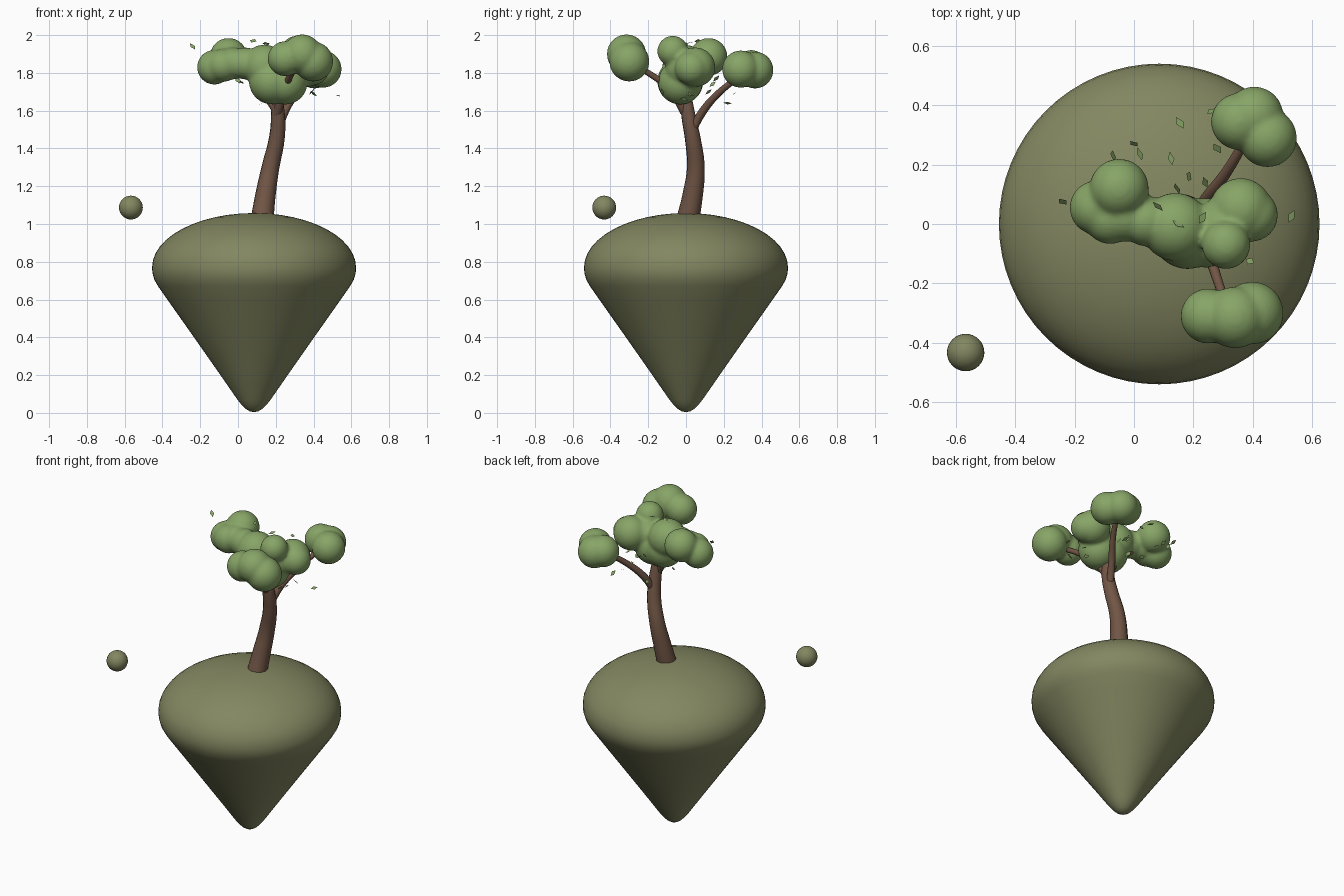
import bpy, bmesh, math, random
from mathutils import Vector, Matrix, Euler

if "Cube" in bpy.data.objects:
    bpy.data.objects.remove(bpy.data.objects["Cube"])

random.seed(4)


def material(name, rgb):
    m = bpy.data.materials.new(name)
    m.diffuse_color = (*rgb, 1)
    m.use_nodes = True
    m.node_tree.nodes["Principled BSDF"].inputs["Base Color"].default_value = m.diffuse_color
    return m


MOSS = material("moss_green", (0.228, 0.242, 0.118))
BARK = material("bark_brown", (0.165, 0.092, 0.060))
LEAF = material("leaf_green", (0.246, 0.376, 0.136))


def add_object(name, bm, mat, smooth=True):
    mesh = bpy.data.meshes.new(name)
    bm.to_mesh(mesh)
    bm.free()
    mesh.materials.append(mat)
    for p in mesh.polygons:
        p.use_smooth = smooth
    ob = bpy.data.objects.new(name, mesh)
    bpy.context.collection.objects.link(ob)
    return ob


def lathe(name, profile, centre, mat, steps=64):
    bm = bmesh.new()
    vs = [bm.verts.new((r, 0, z)) for r, z in profile]
    es = [bm.edges.new(p) for p in zip(vs, vs[1:])]
    bmesh.ops.spin(bm, geom=vs + es, cent=(0, 0, 0), axis=(0, 0, 1),
                   angle=math.tau, steps=steps)
    bmesh.ops.remove_doubles(bm, verts=bm.verts, dist=1e-4)
    bmesh.ops.recalc_face_normals(bm, faces=bm.faces)
    bmesh.ops.translate(bm, verts=bm.verts, vec=centre)
    return add_object(name, bm, mat)


def limb(name, points):
    """Tapered round tube through (x, y, z, radius) points."""
    cu = bpy.data.curves.new(name, 'CURVE')
    cu.dimensions = '3D'
    cu.bevel_depth = 1
    cu.bevel_resolution = 4
    cu.resolution_u = 6
    cu.use_fill_caps = True
    sp = cu.splines.new('BEZIER')
    sp.bezier_points.add(len(points) - 1)
    for bp, (x, y, z, r) in zip(sp.bezier_points, points):
        bp.co = (x, y, z)
        bp.radius = r
        bp.handle_left_type = bp.handle_right_type = 'AUTO'
    cu.materials.append(BARK)
    ob = bpy.data.objects.new(name, cu)
    bpy.context.collection.objects.link(ob)
    return ob


def foliage(name, blobs):
    """Overlapping balls fused into one soft clump."""
    bm = bmesh.new()
    for x, y, z, r in blobs:
        bmesh.ops.create_icosphere(bm, subdivisions=4, radius=r,
                                   matrix=Matrix.Translation((x, y, z)))
    ob = add_object(name, bm, LEAF)
    rm = ob.modifiers.new("fuse", 'REMESH')
    rm.mode = 'VOXEL'
    rm.voxel_size = 0.01
    rm.use_smooth_shade = True
    sm = ob.modifiers.new("soften", 'SMOOTH')
    sm.factor = 0.5
    sm.iterations = 8
    return ob


# Floating island: domed top over a rounded cone
dome = [(0.54 * math.cos(a), 0.77 + 0.288 * math.sin(a))
        for a in (math.radians(90 * i / 12) for i in range(12))]
profile = [(0, 0.004), (0.022, 0.008), (0.045, 0.022), (0.068, 0.045),
           (0.09, 0.073), (0.178, 0.2), (0.318, 0.4), (0.459, 0.6),
           (0.508, 0.67), (0.528, 0.705), (0.538, 0.74)] + dome + [(0, 1.058)]
lathe("island", profile, (0.085, 0, 0), MOSS)

# Small drifting rock
bm = bmesh.new()
bmesh.ops.create_uvsphere(bm, u_segments=32, v_segments=16, radius=0.063,
                          matrix=Matrix.Translation((-0.567, -0.433, 1.087)))
add_object("floating_rock", bm, MOSS)

# Trunk and branches
limb("trunk", [(0.125, 0.005, 1.0, 0.062), (0.145, 0.035, 1.15, 0.054),
               (0.172, 0.052, 1.3, 0.047), (0.205, 0.036, 1.45, 0.042),
               (0.212, 0.015, 1.56, 0.038), (0.2, -0.005, 1.7, 0.03)])
limb("back_branch", [(0.21, 0.025, 1.48, 0.022), (0.245, 0.085, 1.59, 0.022),
                     (0.315, 0.18, 1.7, 0.018), (0.385, 0.3, 1.79, 0.015)])
limb("front_branch", [(0.205, 0.0, 1.58, 0.024), (0.245, -0.08, 1.71, 0.02),
                      (0.285, -0.2, 1.8, 0.016), (0.32, -0.3, 1.86, 0.014)])
limb("left_branch", [(0.205, 0.0, 1.6, 0.024), (0.12, 0.02, 1.72, 0.02),
                     (0.02, 0.05, 1.81, 0.016), (-0.06, 0.08, 1.86, 0.013)])

# Foliage clumps
foliage("front_foliage", [(0.25, -0.31, 1.875, 0.093), (0.34, -0.315, 1.9, 0.104),
                          (0.398, -0.3, 1.86, 0.106)])
foliage("back_foliage", [(0.355, 0.345, 1.825, 0.096), (0.405, 0.365, 1.815, 0.098),
                         (0.45, 0.29, 1.82, 0.099)])
foliage("crown_foliage", [
    (0.14, -0.01, 1.835, 0.115), (0.18, -0.03, 1.755, 0.122),
    (0.25, -0.03, 1.75, 0.118), (0.36, 0.05, 1.83, 0.105),
    (0.395, 0.03, 1.825, 0.09), (0.31, -0.07, 1.915, 0.082),
    (0.3, -0.01, 1.82, 0.1), (0.04, 0.01, 1.85, 0.085),
    (-0.03, 0.025, 1.85, 0.085), (-0.05, 0.12, 1.885, 0.1),
    (-0.125, 0.055, 1.83, 0.092), (-0.08, 0.02, 1.84, 0.088)])

# Loose drifting leaves: small flat diamonds
spots = [(-0.24, 0.075, 1.94), (0, 0.27, 1.76), (-0.07, 0.23, 1.78),
         (0.125, 0.22, 1.64), (0.185, 0.16, 1.77), (0.145, 0.12, 1.7),
         (0.24, 0.14, 1.74), (0.28, 0.255, 1.69), (0.26, 0.38, 1.72),
         (0.53, 0.025, 1.68), (0.39, -0.125, 1.7), (0.02, 0.235, 1.75),
         (0.08, 0.06, 1.97), (0.15, 0.0, 1.955), (0.23, 0.02, 1.96),
         (0.4, 0.02, 1.69), (0.36, -0.01, 1.66), (0.155, 0.34, 1.8)]
bm = bmesh.new()
for s in spots:
    rot = Euler([random.uniform(-1, 1) for _ in range(2)]
                + [random.uniform(0, math.tau)]).to_matrix()
    bm.faces.new([bm.verts.new(Vector(s) + rot @ Vector(c)) for c in
                  ((0.024, 0, 0), (0.003, 0.013, 0), (-0.022, 0, 0),
                   (-0.003, -0.013, 0))])
add_object("loose_leaves", bm, LEAF, smooth=False)
